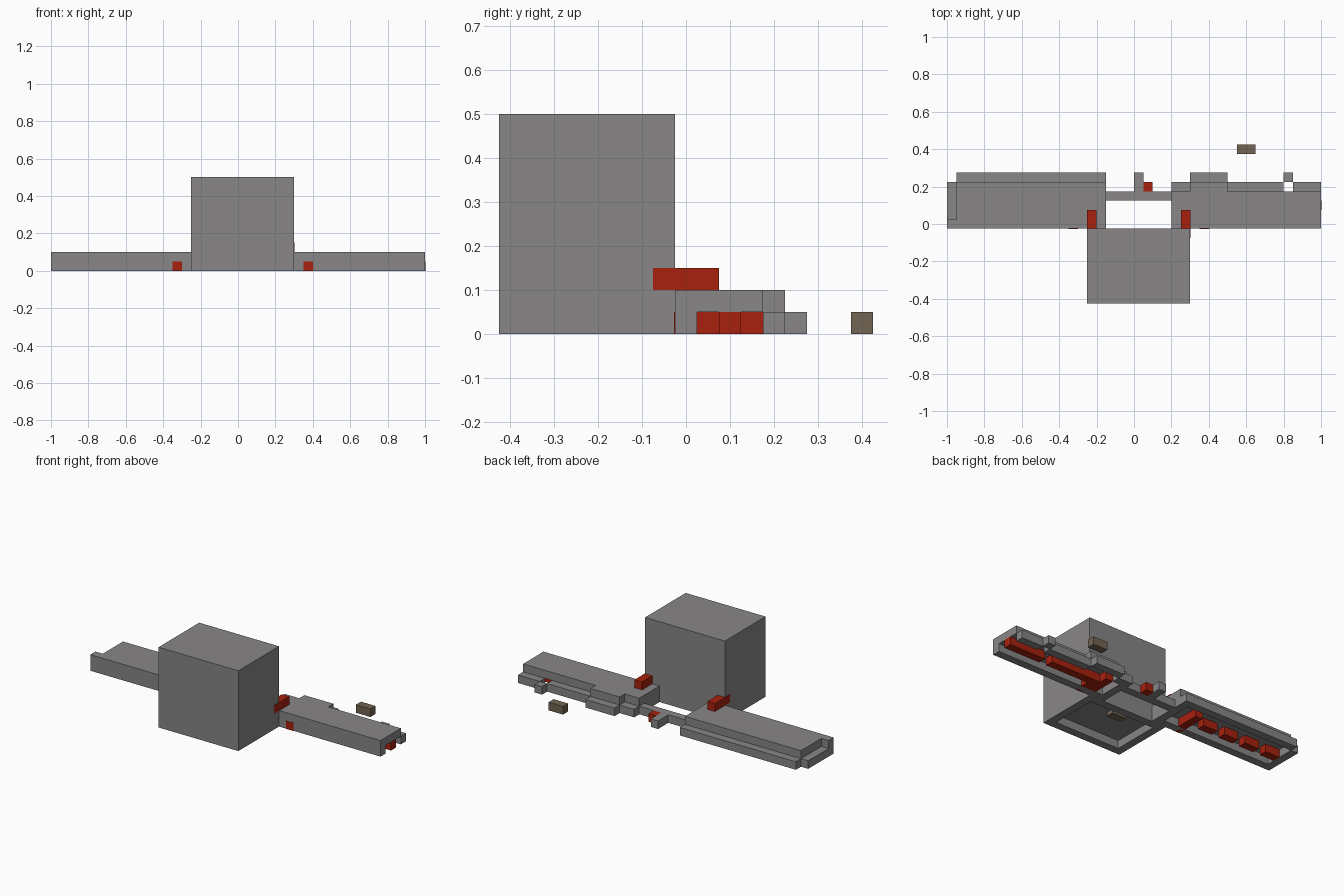
import bpy
import bmesh
from mathutils import Matrix, Vector

old = bpy.data.objects.get("Cube")
if old:
    bpy.data.objects.remove(old, do_unlink=True)


def material(name, rgb):
    m = bpy.data.materials.new(name)
    m.use_nodes = True
    m.diffuse_color = (*rgb, 1)
    m.node_tree.nodes["Principled BSDF"].inputs["Base Color"].default_value = (*rgb, 1)
    return m


GREY = material("stone_grey", (0.246, 0.24, 0.24))
RED = material("signal_red", (0.39, 0.015, 0.004))
BROWN = material("earth_brown", (0.17, 0.13, 0.085))

LOW, MID, TOP = 0, 0.05, 0.1
T = 0.05            # wall thickness
FRONT = -0.025      # front of the wings
PROUD = 0.002       # how far red blocks stand out of a wall


def block(name, mat, x, y, z=(LOW, MID)):
    """Box spanning the given ranges."""
    bm = bmesh.new()
    lo, hi = Vector((x[0], y[0], z[0])), Vector((x[1], y[1], z[1]))
    bmesh.ops.create_cube(bm, size=1, matrix=Matrix.Translation((lo + hi) / 2)
                          @ Matrix.Diagonal((*(hi - lo), 1)))
    mesh = bpy.data.meshes.new(name)
    bm.to_mesh(mesh)
    bm.free()
    mesh.materials.append(mat)
    obj = bpy.data.objects.new(name, mesh)
    bpy.context.scene.collection.objects.link(obj)
    return obj


# Main building with an open underside
X0, X1, Y0 = -0.25, 0.3, -0.425
block("main_building", GREY, (X0, X1), (Y0, FRONT), (MID, 0.5))
block("building_front_wall", GREY, (X0, X1), (Y0, Y0 + T))
block("building_back_wall", GREY, (X0, X1), (FRONT - T, FRONT))
for side, x in (("right", X0), ("left", X1 - T)):
    block(f"building_{side}_wall", GREY, (x, x + T), (Y0 + T, FRONT - T))

# Right wing: roof slab on hollow walls, with a low strip at the back
block("right_wing_roof", GREY, (-0.95, -0.15), (FRONT, 0.225), (MID, TOP))
block("right_wing_corner", GREY, (-1, -0.95), (FRONT, 0.025), (MID, TOP))
block("right_wing_front_wall", GREY, (-1, -0.15), (FRONT, 0.025))
block("right_wing_end_wall", GREY, (-1, -0.95), (0.025, 0.225))
block("right_wing_inner_wall", GREY, (-0.2, -0.15), (0.025, 0.225))
block("right_wing_back_wall", GREY, (-0.95, -0.15), (0.225, 0.275))

# Left wing: open end, stepped back wall with two bays
block("left_wing_roof", GREY, (0.2, 1), (FRONT, 0.175), (MID, TOP))
block("left_wing_roof_bay", GREY, (0.3, 0.5), (0.175, 0.225), (MID, TOP))
block("left_wing_front_wall", GREY, (0.2, 1), (FRONT, 0.025))
block("left_wing_inner_wall", GREY, (0.2, 0.25), (0.025, 0.175))
for i, x in enumerate(((0.2, 0.3), (0.5, 0.8), (0.85, 1))):
    block(f"left_wing_back_wall_{i}", GREY, x, (0.175, 0.225))
for i, x in enumerate(((0.3, 0.5), (0.8, 0.85))):
    block(f"left_wing_bay_wall_{i}", GREY, x, (0.225, 0.275))

# Bridge between the wings, with its post and red block
block("bridge", GREY, (-0.15, 0.2), (0.125, 0.175))
block("bridge_post", GREY, (0, 0.05), (0.175, 0.275))
block("bridge_red_block", RED, (0.05, 0.1), (0.175, 0.225))

# Red blocks lying on the wing roofs beside the building
block("right_roof_block", RED, (X0 - PROUD, X0 + T), (-0.075, 0.075), (TOP, TOP + T))
block("left_roof_block", RED, (X1 - T, X1 + PROUD), (-0.075, 0.075), (TOP, TOP + T))

# Red beams in the hollow wings; the stubs reach through the front walls
block("left_front_stub", RED, (0.35, 0.4), (FRONT - PROUD, 0.075))
block("left_cross_beam", RED, (0.3, 0.35), (0.025, 0.175))
block("left_middle_beam", RED, (0.35, 0.7), (0.075, 0.125))
block("left_end_beam", RED, (0.75, 1 + PROUD), (0.075, 0.125))
block("right_front_stub", RED, (-0.35, -0.3), (FRONT - PROUD, 0.125))
block("right_cross_beam", RED, (-0.35, -0.3), (0.125, 0.175))
for i in range(4):
    x = -0.45 - i * 0.15
    block(f"right_beam_{i}", RED, (x - 0.05, x + 0.05), (0.075, 0.125))

# Loose brown blocks
block("brown_block", BROWN, (0.55, 0.65), (0.375, 0.425))
block("inner_brown_block", BROWN, (-0.05, 0.05), (-0.175, -0.125), (0.025, MID))
